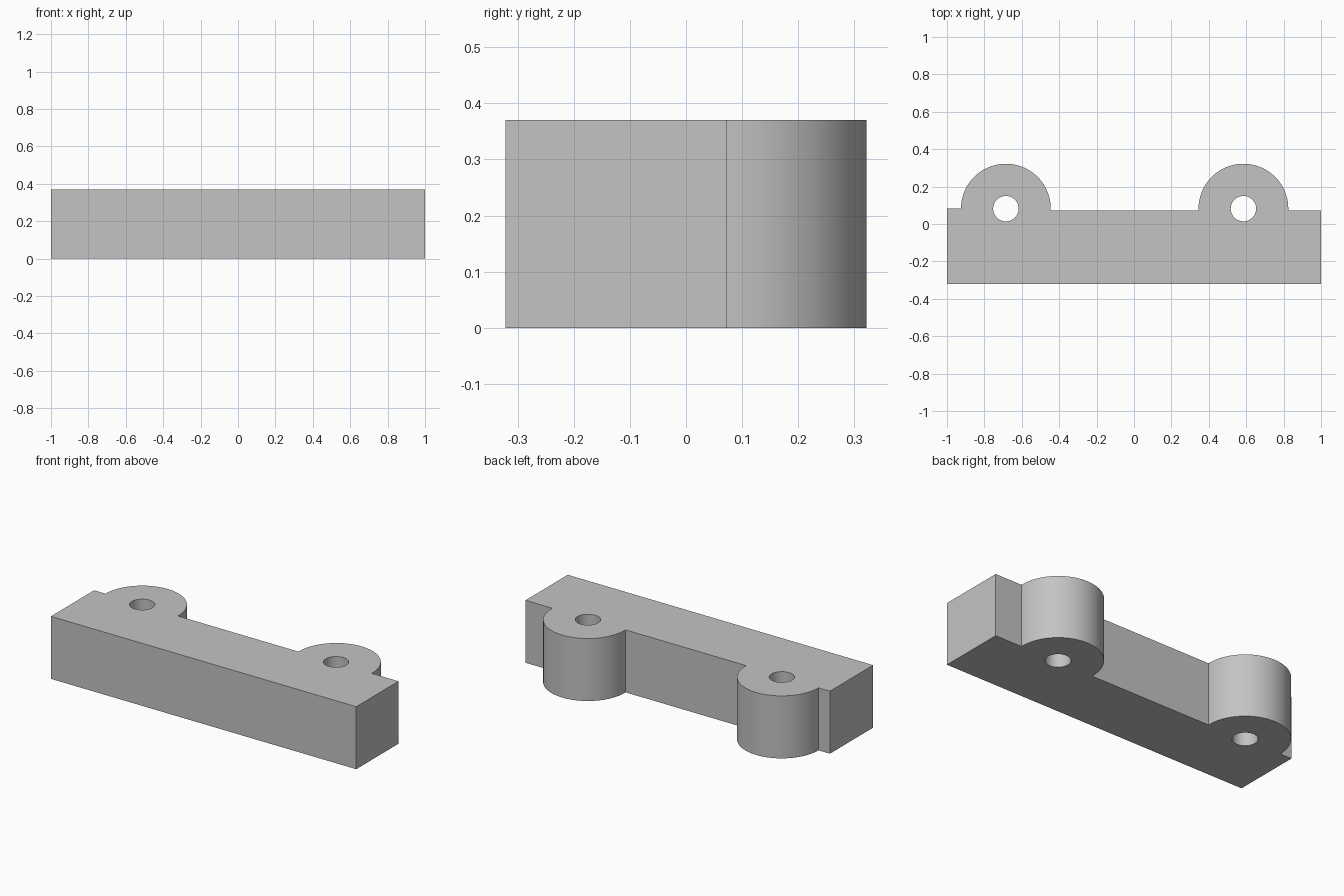
import bpy, bmesh
from math import pi, sin, cos, asin

cube = bpy.data.objects.get("Cube")
if cube:
    bpy.data.objects.remove(cube, do_unlink=True)

HEIGHT = 0.37
FRONT = -0.322
BACK_RIGHT, BACK = 0.082, 0.073   # the back steps slightly at the end
LUG_Y, LUG_R, HOLE_R = 0.082, 0.24, 0.068
LUGS = (0.585, -0.685)

# One flat grey
grey = bpy.data.materials.new("Grey")
grey.use_nodes = True
colour = (0.55, 0.55, 0.55, 1)
grey.diffuse_color = colour
grey.node_tree.nodes["Principled BSDF"].inputs["Base Color"].default_value = colour


def arc(cx, radius, start, end, steps):
    return [(cx + radius * cos(start + (end - start) * i / steps),
             LUG_Y + radius * sin(start + (end - start) * i / steps))
            for i in range(steps + 1)]


# Plan outline: straight bar with two round lugs on the back
dip = asin((LUG_Y - BACK) / LUG_R)
outline = [(-1, FRONT), (1, FRONT), (1, BACK)]
outline += arc(LUGS[0], LUG_R, -dip, pi + dip, 48)
outline += arc(LUGS[1], LUG_R, -dip, pi, 48)
outline += [(-1, BACK_RIGHT)]
holes = [arc(x, HOLE_R, 0, 2 * pi, 40)[:-1] for x in LUGS]

# Fill the plan around the bolt holes and extrude it upward
bm = bmesh.new()
edges = []
for loop in [outline] + holes:
    verts = [bm.verts.new((x, y, 0)) for x, y in loop]
    edges += [bm.edges.new((v, verts[i - 1])) for i, v in enumerate(verts)]
bmesh.ops.triangle_fill(bm, edges=edges, use_beauty=True)
raised = bmesh.ops.extrude_face_region(bm, geom=bm.faces[:], use_keep_orig=True)
bmesh.ops.translate(bm, vec=(0, 0, HEIGHT),
                    verts=[g for g in raised["geom"] if isinstance(g, bmesh.types.BMVert)])
bmesh.ops.recalc_face_normals(bm, faces=bm.faces[:])

mesh = bpy.data.meshes.new("mounting_bar")
bm.to_mesh(mesh)
bm.free()
mesh.materials.append(grey)
bar = bpy.data.objects.new("mounting_bar", mesh)
bpy.context.collection.objects.link(bar)

# Smooth curved walls, crisp corners
bpy.ops.object.select_all(action="DESELECT")
bar.select_set(True)
bpy.context.view_layer.objects.active = bar
bpy.ops.object.shade_smooth_by_angle(angle=pi / 6)
